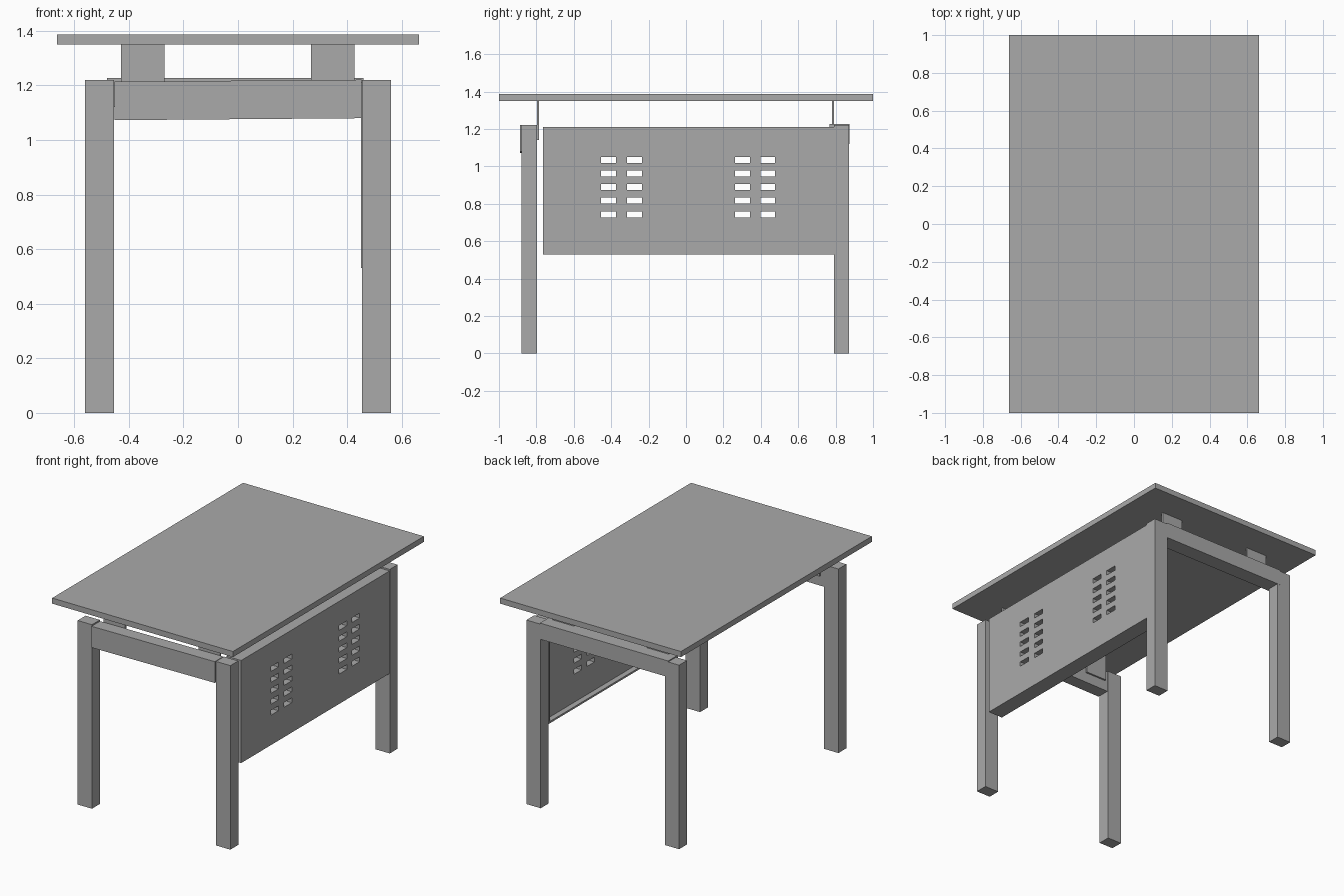
import bpy, bmesh
from mathutils import Vector

if "Cube" in bpy.data.objects:
    bpy.data.objects.remove(bpy.data.objects["Cube"])

grey = bpy.data.materials.new("plain grey")
grey.diffuse_color = (0.40, 0.40, 0.40, 1)
grey.use_nodes = True
grey.node_tree.nodes["Principled BSDF"].inputs["Base Color"].default_value = grey.diffuse_color


def make(name, boxes, tilt=0.0):
    """One object from a list of boxes (x0, x1, y0, y1, z0, z1)."""
    bm = bmesh.new()
    for x0, x1, y0, y1, z0, z1 in boxes:
        verts = bmesh.ops.create_cube(bm, size=1)["verts"]
        for v in verts:
            v.co = Vector((x0 if v.co.x < 0 else x1,
                           y0 if v.co.y < 0 else y1,
                           z0 if v.co.z < 0 else z1))
            v.co.z += tilt * v.co.x
    me = bpy.data.meshes.new(name)
    bm.to_mesh(me)
    bm.free()
    me.materials.append(grey)
    ob = bpy.data.objects.new(name, me)
    bpy.context.collection.objects.link(ob)
    return ob


# Table top
make("table_top", [(-0.663, 0.663, -1, 1, 1.35, 1.387)])

# Legs
for side, x0, x1 in (("left", -0.56, -0.455), ("right", 0.455, 0.56)):
    make("front_leg_" + side, [(x0, x1, -0.88, -0.797, 0, 1.22)])
    make("back_leg_" + side, [(x0, x1, 0.79, 0.872, 0, 1.22)])

# End rails: the front one is slightly tilted
make("front_rail", [(-0.452, 0.452, -0.888, -0.80, 1.076, 1.217)], tilt=0.008)
make("back_rail", [(-0.48, 0.46, 0.768, 0.873, 1.12, 1.227)])

# Thin plates that carry the top
for side, x0, x1 in (("left", -0.428, -0.27), ("right", 0.268, 0.426)):
    make("front_bracket_" + side, [(x0, x1, -0.797, -0.785, 1.14, 1.352)])
    make("back_bracket_" + side, [(x0, x1, 0.78, 0.792, 1.14, 1.352)])

# Side panel with two pairs of vent columns, cut from a grid of faces
X0, X1 = 0.488, 0.559
Y0, Y1, Z0, Z1 = -0.765, 0.792, 0.53, 1.21
columns = [(-0.455, -0.375), (-0.315, -0.235), (0.262, 0.342), (0.397, 0.477)]
rows = [(0.728 + 0.0725 * i, 0.76 + 0.0725 * i) for i in range(5)]
ys = [Y0] + [v for c in columns for v in c] + [Y1]
zs = [Z0] + [v for r in rows for v in r] + [Z1]
bm = bmesh.new()
grid = [[bm.verts.new((X1, y, z)) for z in zs] for y in ys]
for i in range(len(ys) - 1):
    for j in range(len(zs) - 1):
        if not (i % 2 and j % 2):
            bm.faces.new((grid[i][j], grid[i + 1][j],
                          grid[i + 1][j + 1], grid[i][j + 1]))
ext = bmesh.ops.extrude_face_region(bm, geom=bm.faces[:], use_keep_orig=True)
for g in ext["geom"]:
    if isinstance(g, bmesh.types.BMVert):
        g.co.x = X0
bmesh.ops.recalc_face_normals(bm, faces=bm.faces[:])
me = bpy.data.meshes.new("side_panel")
bm.to_mesh(me)
bm.free()
me.materials.append(grey)
panel = bpy.data.objects.new("side_panel", me)
bpy.context.collection.objects.link(panel)

# Inner lip around the panel
T, XL = 0.012, 0.451
make("panel_lip", [(XL, X0, Y0, Y1, Z0, Z0 + T),
                   (XL, X0, Y0, Y1, Z1 - T, Z1),
                   (XL, X0, Y0, Y0 + T, Z0 + T, Z1 - T),
                   (XL, X0, Y1 - T, Y1, Z0 + T, Z1 - T)])
